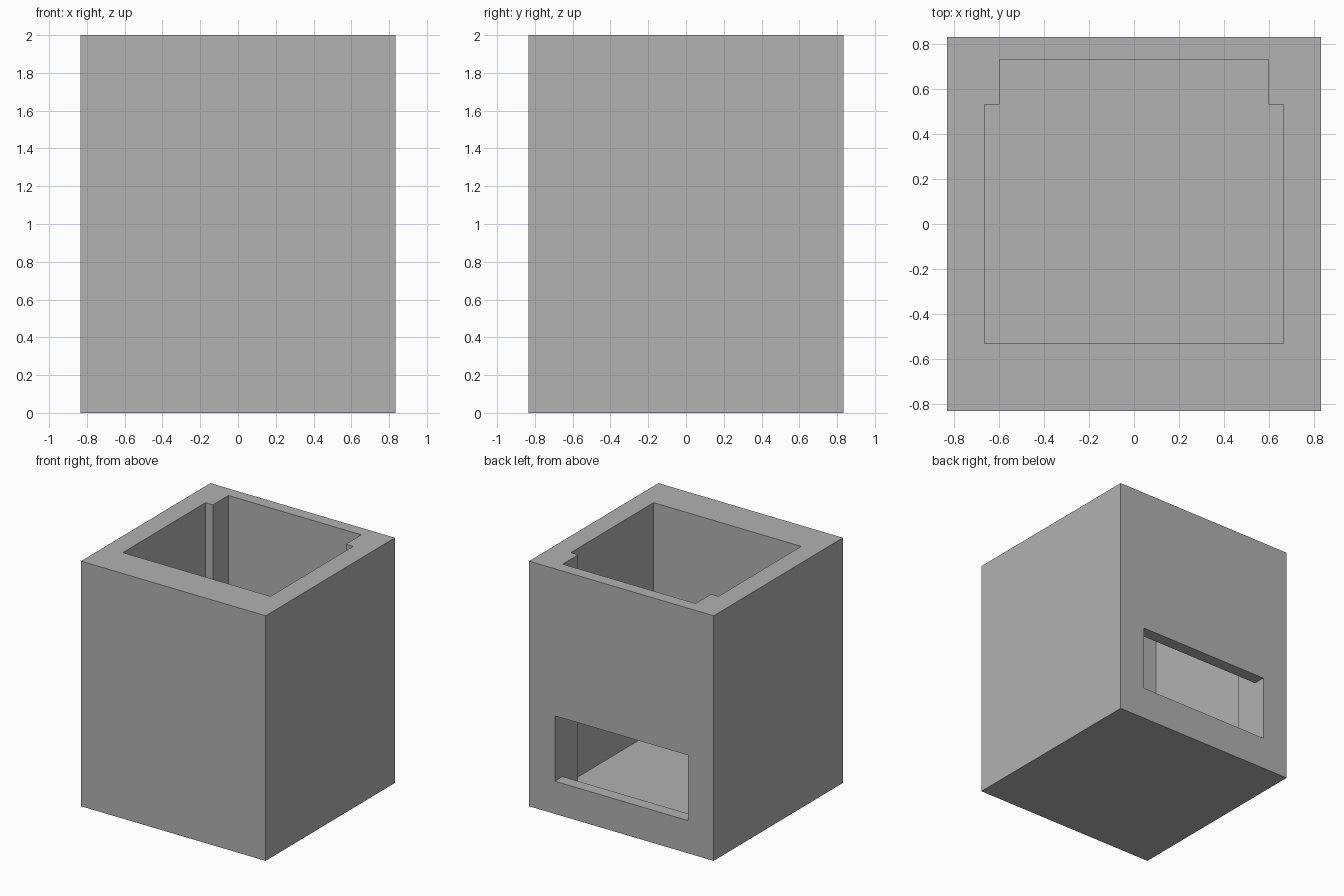
import bpy
import bmesh

cube = bpy.data.objects.get("Cube")
if cube:
    bpy.data.objects.remove(cube, do_unlink=True)

U = 2 / 30                       # module: the block is 25 x 25 x 30 modules
HALF, HEIGHT = 12.5 * U, 30 * U
FLOOR = 2 * U                    # cavity floor height
SILL, LINTEL = 4 * U, 12 * U     # bottom and top of the rear window


def prism(name, half_outline, z0, z1):
    """Extrude an outline, given by its +x half from front to back, mirrored in x."""
    outline = half_outline + [(-x, y) for x, y in reversed(half_outline)]
    bm = bmesh.new()
    face = bm.faces.new([bm.verts.new((x, y, z0)) for x, y in outline])
    top = bmesh.ops.extrude_face_region(bm, geom=[face])["geom"]
    verts = [v for v in top if isinstance(v, bmesh.types.BMVert)]
    bmesh.ops.translate(bm, verts=verts, vec=(0, 0, z1 - z0))
    bmesh.ops.recalc_face_normals(bm, faces=bm.faces)
    mesh = bpy.data.meshes.new(name)
    bm.to_mesh(mesh)
    bm.free()
    obj = bpy.data.objects.new(name, mesh)
    bpy.context.collection.objects.link(obj)
    return obj


def cut(target, cutter):
    """Subtract the cutter, then remove it."""
    cutter.hide_render = True
    mod = target.modifiers.new(cutter.name, "BOOLEAN")
    mod.operation = "DIFFERENCE"
    mod.solver = "EXACT"
    mod.object = cutter
    bpy.context.view_layer.objects.active = target
    bpy.ops.object.modifier_apply(modifier=mod.name)
    bpy.data.objects.remove(cutter, do_unlink=True)


# Solid outer block
housing = prism("housing", [(HALF, -HALF), (HALF, HALF)], 0, HEIGHT)

# Open-topped cavity, stepped narrower near the back
cavity = [(10 * U, -8 * U), (10 * U, 8 * U), (9 * U, 8 * U), (9 * U, 11 * U)]
cut(housing, prism("cavity_cutter", cavity, FLOOR, HEIGHT + U))

# Window through the rear wall, as wide as the narrow part of the cavity
window = [(9 * U, 10 * U), (9 * U, HALF + U)]
cut(housing, prism("window_cutter", window, SILL, LINTEL))

# Single grey colour
grey = bpy.data.materials.new("light_grey")
grey.use_nodes = True
colour = (0.445, 0.445, 0.445, 1)
grey.diffuse_color = colour
grey.node_tree.nodes["Principled BSDF"].inputs["Base Color"].default_value = colour
housing.data.materials.clear()
housing.data.materials.append(grey)
for polygon in housing.data.polygons:
    polygon.material_index = 0
